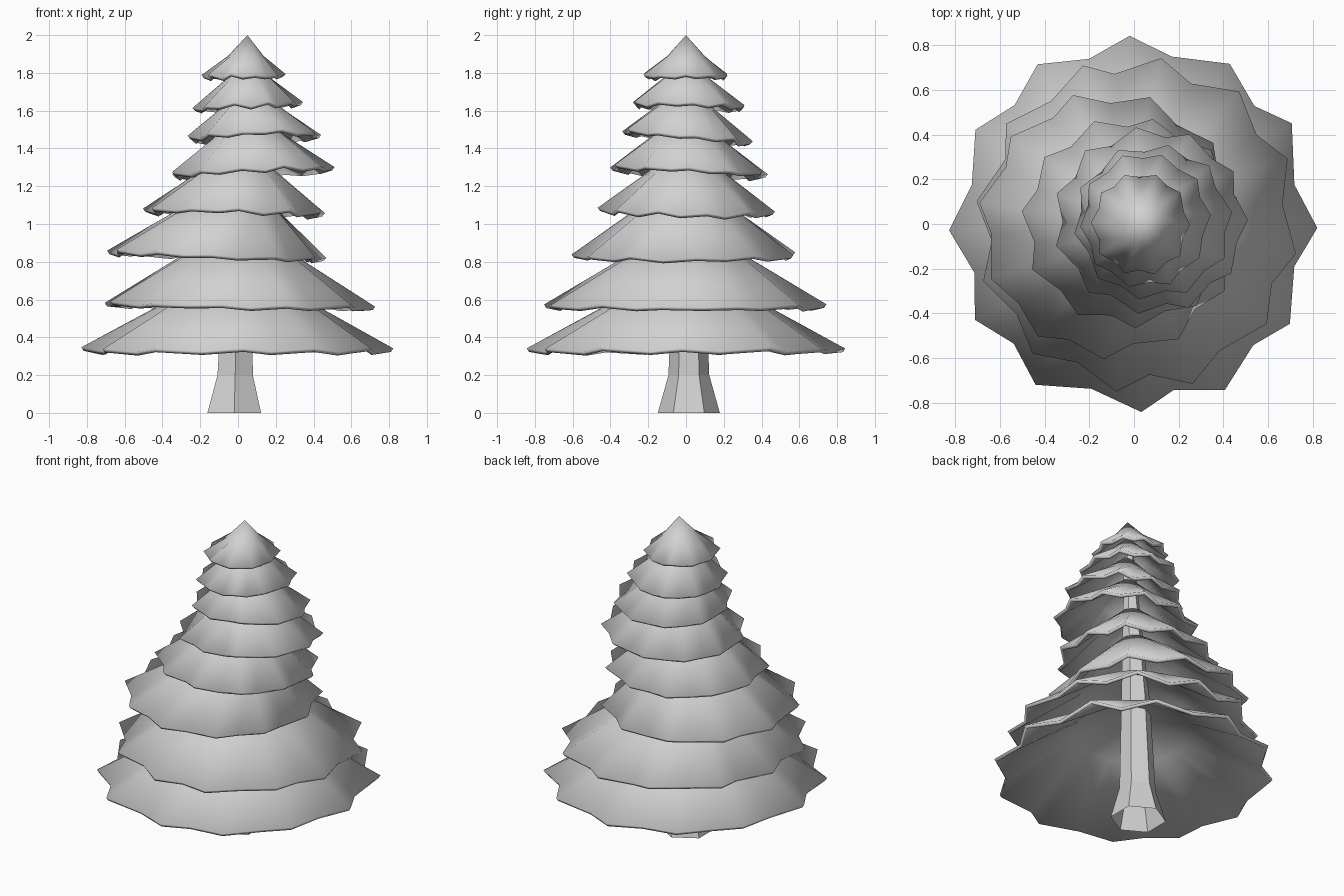
import bpy, bmesh, math, random
from mathutils import Vector

random.seed(4)
cube = bpy.data.objects.get("Cube")
if cube:
    bpy.data.objects.remove(cube)

grey = bpy.data.materials.new("plain grey")
grey.use_nodes = True
grey.diffuse_color = (0.64, 0.64, 0.64, 1)
grey.node_tree.nodes["Principled BSDF"].inputs["Base Color"].default_value = (0.64, 0.64, 0.64, 1)


def make_object(name, bm):
    bmesh.ops.recalc_face_normals(bm, faces=bm.faces)
    mesh = bpy.data.meshes.new(name)
    bm.to_mesh(mesh)
    bm.free()
    mesh.materials.append(grey)
    obj = bpy.data.objects.new(name, mesh)
    bpy.context.collection.objects.link(obj)
    return obj


def bridge(bm, lower, upper):
    n = len(lower)
    for i in range(n):
        j = (i + 1) % n
        bm.faces.new((lower[i], lower[j], upper[j], upper[i]))


def bough_tier(name, left, right, front, back, z, tilt_x, tilt_y, shoulder, rise, apex_x, tips, phase):
    """Scalloped cone whose rim may sit off the axis and tilt."""
    bm = bmesh.new()
    centre = Vector(((left + right) / 2, (front + back) / 2, z))
    half = Vector(((right - left) / 2, (back - front) / 2))
    apex = Vector((apex_x, 0, z + rise))
    rim, middle = [], []
    for i in range(tips * 2):
        tip = i % 2 == 0
        a = math.tau * i / (tips * 2) + phase + random.uniform(-0.04, 0.04)
        c, s = math.cos(a), math.sin(a)
        level = c * tilt_x + s * tilt_y
        reach = (1.01 if tip else 0.91) + random.uniform(-0.01, 0.01)
        wave = (0.008 if tip else -0.008) + random.uniform(-0.006, 0.006)
        rim.append(bm.verts.new(centre + Vector(
            (c * reach * half.x, s * reach * half.y, level + wave))))
        # rounder inner ring at shoulder height
        base = centre + Vector((c * 0.95 * half.x, s * 0.95 * half.y, 0))
        inner = base.lerp(apex, 0.55)
        inner.z = z + shoulder + level * 0.45
        middle.append(bm.verts.new(inner))
    bridge(bm, rim, middle)
    top = bm.verts.new(apex)
    for i, v in enumerate(middle):
        bm.faces.new((v, middle[(i + 1) % len(middle)], top))
    obj = make_object(name, bm)
    # normals must point up and out so the thickness grows inwards
    if sum(f.normal.z for f in obj.data.polygons) < 0:
        obj.data.flip_normals()
    shell = obj.modifiers.new("thickness", "SOLIDIFY")
    shell.thickness = 0.022
    shell.offset = -1
    bpy.ops.object.select_all(action="DESELECT")
    obj.select_set(True)
    bpy.context.view_layer.objects.active = obj
    bpy.ops.object.modifier_apply(modifier="thickness")
    bpy.ops.object.shade_smooth()


# Boughs, from the ground up:
# left, right, front, back, z, tilt x, tilt y, shoulder, rise, apex x, tips, phase
tiers = [
    (-0.82, 0.82, -0.84, 0.84, 0.335, 0, 0, 0.27, 0.44, 0.00, 12, 0.00),
    (-0.71, 0.73, -0.75, 0.75, 0.570, -0.01, 0, 0.26, 0.43, 0.01, 12, -0.15),
    (-0.69, 0.47, -0.60, 0.59, 0.835, -0.02, 0, 0.25, 0.43, 0.02, 11, 0.10),
    (-0.50, 0.47, -0.46, 0.48, 1.065, -0.01, -0.01, 0.21, 0.38, 0.02, 11, 0.20),
    (-0.36, 0.51, -0.40, 0.43, 1.275, 0.02, -0.02, 0.19, 0.35, 0.04, 11, 0.00),
    (-0.27, 0.44, -0.34, 0.36, 1.460, 0.01, -0.03, 0.16, 0.31, 0.05, 10, 0.15),
    (-0.24, 0.34, -0.29, 0.32, 1.625, 0.015, -0.01, 0.14, 0.27, 0.05, 10, 0.05),
    (-0.19, 0.25, -0.23, 0.23, 1.785, 0, 0, 0.105, 0.215, 0.05, 10, 0.00),
]
for k, tier in enumerate(tiers, 1):
    bough_tier(f"bough_tier_{k}", *tier)

# Six-sided trunk, open below: flared foot, long taper
bm = bmesh.new()
rings = []
for z, r, x in ((0, 0.164, -0.02), (0.2, 0.108, -0.015), (0.8, 0.085, 0), (1.75, 0.03, 0.05)):
    rings.append([bm.verts.new((x + r * math.cos(a), 0.015 + r * math.sin(a), z))
                  for a in (math.radians(30 + 60 * i) for i in range(6))])
for low, high in zip(rings, rings[1:]):
    bridge(bm, low, high)
bm.faces.new(rings[-1])
make_object("trunk", bm)
